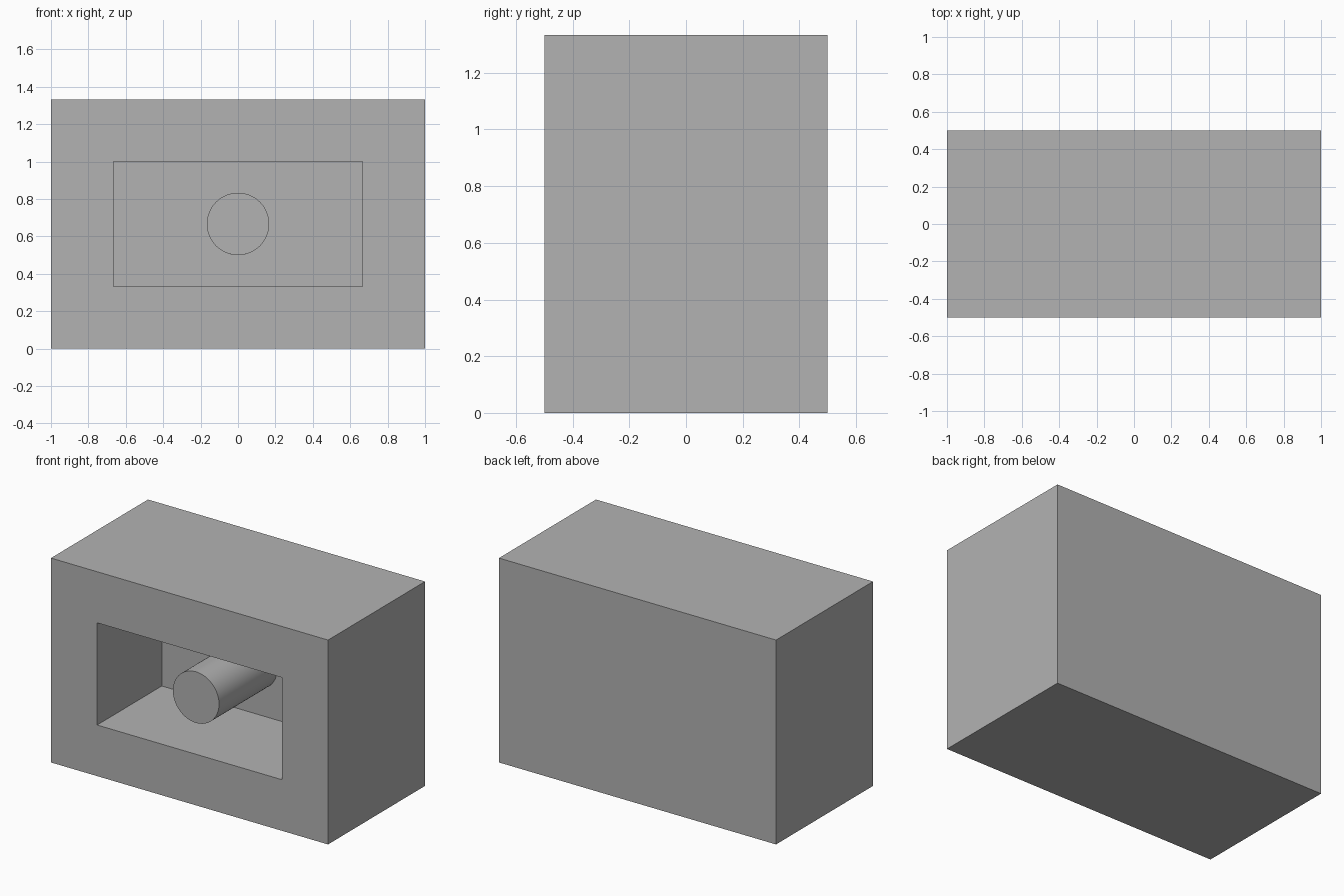
import bpy, bmesh, math
from mathutils import Matrix, Vector

WIDTH, DEPTH, HEIGHT = 2.0, 1.0, 4 / 3
WALL = 1 / 3            # frame border around the pocket
POCKET = 2 / 3          # pocket depth
PIN_RADIUS, PIN_LENGTH = 1 / 6, 0.6

cube = bpy.data.objects.get("Cube")
if cube:
    bpy.data.objects.remove(cube, do_unlink=True)

# Single grey material
grey = bpy.data.materials.new("plain grey")
grey.use_nodes = True
colour = (0.448, 0.448, 0.448, 1)
grey.diffuse_color = colour
for node in grey.node_tree.nodes:
    if node.type == 'BSDF_PRINCIPLED':
        node.inputs["Base Color"].default_value = colour


def make_object(name, bm):
    mesh = bpy.data.meshes.new(name)
    bmesh.ops.recalc_face_normals(bm, faces=bm.faces)
    bm.to_mesh(mesh)
    bm.free()
    mesh.materials.append(grey)
    obj = bpy.data.objects.new(name, mesh)
    bpy.context.collection.objects.link(obj)
    return obj


# Housing: a block whose front face is inset and pushed in to form the pocket
bm = bmesh.new()
bmesh.ops.create_cube(bm, size=1, matrix=Matrix.Translation((0, 0, HEIGHT / 2))
                      @ Matrix.Diagonal((WIDTH, DEPTH, HEIGHT, 1)))
bm.normal_update()
front = min(bm.faces, key=lambda f: f.calc_center_median().y)
bmesh.ops.inset_region(bm, faces=[front], thickness=WALL, use_even_offset=True)
pushed = bmesh.ops.extrude_discrete_faces(bm, faces=[front])["faces"][0]
bmesh.ops.translate(bm, verts=pushed.verts, vec=Vector((0, POCKET, 0)))
make_object("housing", bm)

# Pin: a round peg standing on the pocket's back wall, open where it joins
bm = bmesh.new()
pocket_back = -DEPTH / 2 + POCKET
place = (Matrix.Translation((0, pocket_back - PIN_LENGTH / 2, HEIGHT / 2))
         @ Matrix.Rotation(math.pi / 2, 4, 'X'))
bmesh.ops.create_cone(bm, cap_ends=True, segments=64, radius1=PIN_RADIUS,
                      radius2=PIN_RADIUS, depth=PIN_LENGTH, matrix=place)
hidden_cap = max(bm.faces, key=lambda f: f.calc_center_median().y)
bmesh.ops.delete(bm, geom=[hidden_cap], context='FACES_ONLY')
pin = make_object("pin", bm)

# Smooth the pin's side, keeping the rim sharp
bpy.ops.object.select_all(action='DESELECT')
pin.select_set(True)
bpy.context.view_layer.objects.active = pin
bpy.ops.object.shade_smooth_by_angle(angle=math.radians(30))
